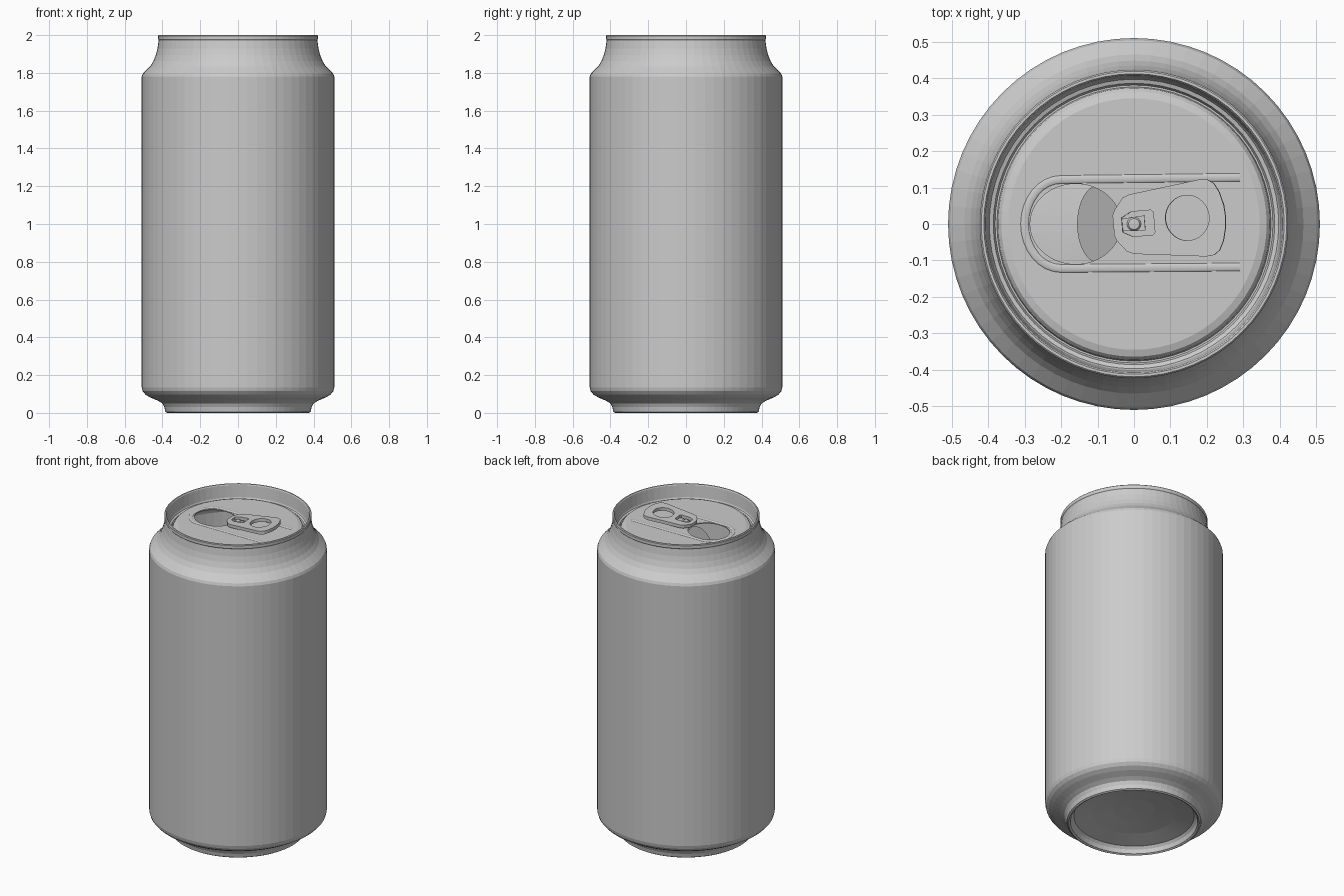
import bpy
import bmesh
from math import cos, sin, pi, radians

cube = bpy.data.objects.get("Cube")
if cube:
    bpy.data.objects.remove(cube, do_unlink=True)

SEGMENTS = 64
PANEL_Z = 1.935

metal = bpy.data.materials.new("grey_metal")
metal.use_nodes = True
grey = (0.6, 0.6, 0.6, 1)
metal.diffuse_color = grey
for node in metal.node_tree.nodes:
    if node.type == 'BSDF_PRINCIPLED':
        node.inputs["Base Color"].default_value = grey


def lathe(name, profile):
    """Spin a (radius, height) profile around z."""
    bm = bmesh.new()
    verts = [bm.verts.new((r, 0, z)) for r, z in profile]
    edges = [bm.edges.new(pair) for pair in zip(verts, verts[1:])]
    bmesh.ops.spin(bm, geom=verts + edges, axis=(0, 0, 1), cent=(0, 0, 0),
                   angle=2 * pi, steps=SEGMENTS, use_duplicate=False)
    bmesh.ops.remove_doubles(bm, verts=bm.verts, dist=0.0005)
    bmesh.ops.recalc_face_normals(bm, faces=bm.faces)
    mesh = bpy.data.meshes.new(name)
    bm.to_mesh(mesh)
    bm.free()
    mesh.materials.append(metal)
    obj = bpy.data.objects.new(name, mesh)
    bpy.context.collection.objects.link(obj)
    return obj


def curve_part(name, outlines, location, rotation=(0, 0, 0), thickness=0.0, tube=0.0):
    """Filled plate with holes, or an open tube, turned into a mesh."""
    data = bpy.data.curves.new(name, 'CURVE')
    data.dimensions = '3D' if tube else '2D'
    data.fill_mode = 'FULL' if tube else 'BOTH'
    data.extrude = thickness / 2
    data.bevel_depth = tube
    data.bevel_resolution = 2
    for outline in outlines:
        spline = data.splines.new('POLY')
        spline.points.add(len(outline) - 1)
        for point, (x, y) in zip(spline.points, outline):
            point.co = (x, y, 0, 1)
        spline.use_cyclic_u = not tube
        spline.use_smooth = bool(tube)
    data.materials.append(metal)
    obj = bpy.data.objects.new(name, data)
    obj.location = location
    obj.rotation_euler = rotation
    bpy.context.collection.objects.link(obj)
    bpy.ops.object.select_all(action='DESELECT')
    obj.select_set(True)
    bpy.context.view_layer.objects.active = obj
    bpy.ops.object.convert(target='MESH')
    return bpy.context.view_layer.objects.active


def ellipse(cx, cy, rx, ry, count=48):
    return [(cx + rx * cos(2 * pi * i / count), cy + ry * sin(2 * pi * i / count))
            for i in range(count)]


def mirrored(half):
    return half + [(x, -y) for x, y in reversed(half) if y > 0]


# Body: concave base, straight wall, necked shoulder
lathe("can_body", [
    (0, 0.09), (0.12, 0.085), (0.24, 0.068), (0.345, 0.045), (0.358, 0.03),
    (0.365, 0.006), (0.375, 0), (0.385, 0.006), (0.39, 0.03), (0.4, 0.05),
    (0.425, 0.065), (0.465, 0.082), (0.49, 0.097), (0.505, 0.115), (0.51, 0.135),
    (0.51, 1.78), (0.504, 1.796), (0.485, 1.815), (0.465, 1.835), (0.448, 1.862),
    (0.435, 1.895), (0.426, 1.93), (0.42, 1.975)])

# Lid: rolled rim, inner wall, groove and raised panel edge
lathe("lid_rim", [
    (0.42, 1.975), (0.423, 1.98), (0.423, 1.996), (0.419, 2), (0.412, 2),
    (0.408, 1.994), (0.401, 1.92), (0.397, 1.912), (0.386, 1.908), (0.381, 1.897),
    (0.376, 1.897), (0.373, 1.918), (0.364, 1.929), (0.345, PANEL_Z)])

# Lid panel with the open mouth
mouth = ellipse(-0.16, 0, 0.125, 0.11)
curve_part("lid_panel", [ellipse(0, 0, 0.345, 0.345, SEGMENTS), mouth],
           (0, 0, PANEL_Z - 0.003), thickness=0.006)

# Mouth flap pushed down into the can
curve_part("mouth_flap", [ellipse(-0.124, 0, 0.122, 0.107)],
           (-0.035, 0, PANEL_Z - 0.008), (0, radians(-61), 0), thickness=0.004)

# Embossed ridge around the mouth and tab
bend = [(-0.2 - 0.1 * sin(pi * i / 16), 0.122 * cos(pi * i / 16)) for i in range(17)]
ridge = curve_part("embossed_ridge", [[(0.29, 0.128)] + bend + [(0.29, -0.118)]],
                   (0, 0, PANEL_Z - 0.001), tube=0.012)
ridge.scale.z = 0.4

# Pull tab, tilted and turned about the rivet
TURN = (0, radians(-4), radians(5))
tab_outline = mirrored([(-0.056, 0.028), (-0.05, 0.042), (-0.025, 0.074), (-0.005, 0.082),
                        (0.19, 0.106), (0.212, 0.104), (0.229, 0.092), (0.242, 0.066),
                        (0.251, 0.03), (0.253, 0)])
window = mirrored([(-0.032, 0.02), (-0.005, 0.034), (0.05, 0.034), (0.056, 0.028)])
curve_part("pull_tab", [tab_outline, ellipse(0.148, 0.004, 0.06, 0.062), window],
           (0, 0, 1.957), TURN, thickness=0.02)

# Rivet tongue and rivet
tongue = mirrored([(-0.034, 0.017), (0.03, 0.021)])
curve_part("rivet_tongue", [tongue], (0, 0, 1.95), TURN, thickness=0.008)
lathe("rivet", [(0.02, PANEL_Z - 0.004), (0.019, 1.956), (0.015, 1.961), (0, 1.962)])
